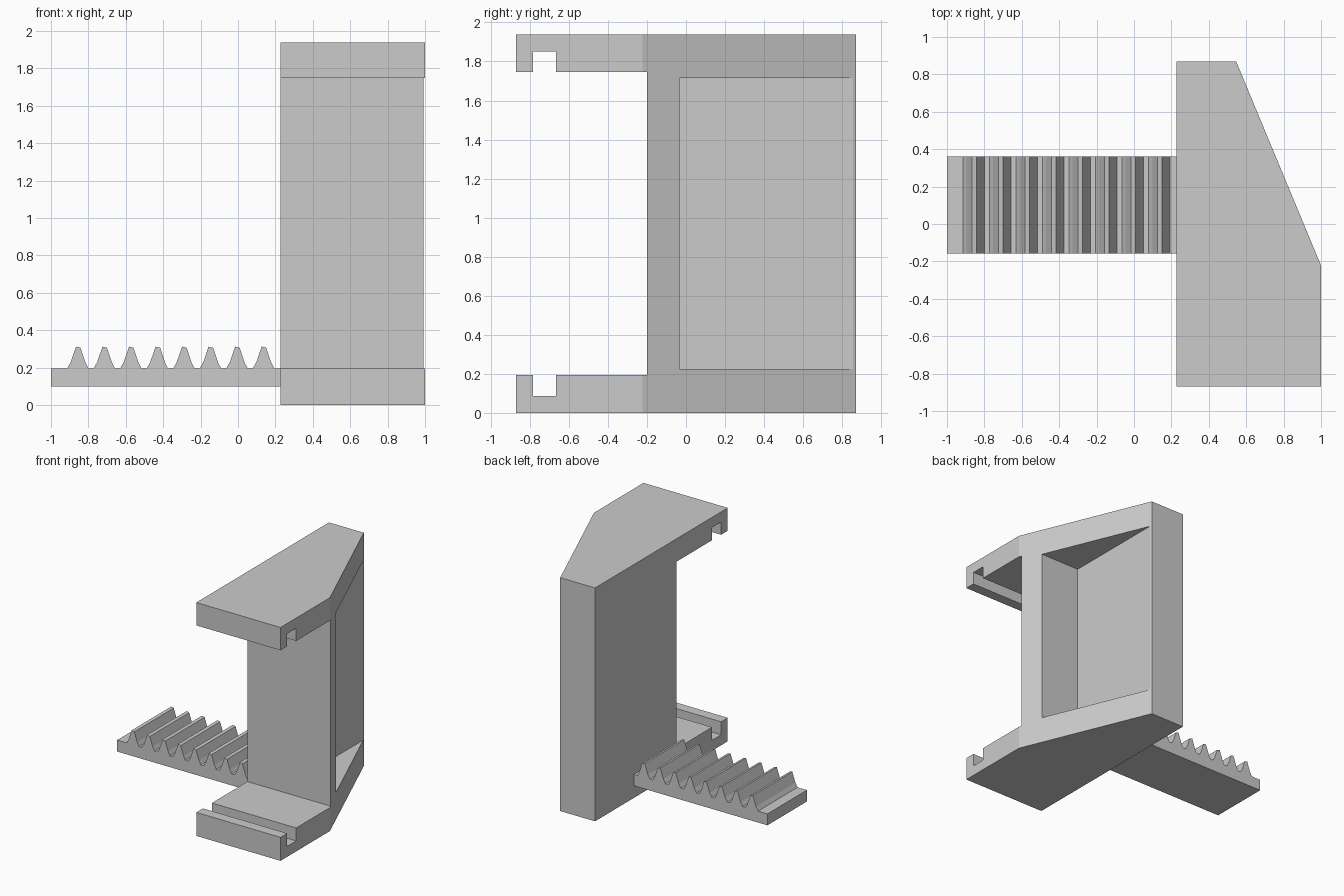
import bpy
import bmesh
from mathutils import Vector

cube = bpy.data.objects.get("Cube")
if cube:
    bpy.data.objects.remove(cube, do_unlink=True)

GREY = (0.6, 0.6, 0.6, 1.0)
grey = bpy.data.materials.new("plain grey")
grey.use_nodes = True
grey.diffuse_color = GREY
grey.node_tree.nodes["Principled BSDF"].inputs["Base Color"].default_value = GREY


def prism(name, profile, axis, start, end):
    """Extrude a 2D profile along x, y or z between two positions."""
    def place(a, b):
        return {"x": (start, a, b), "y": (a, start, b), "z": (a, b, start)}[axis]

    bm = bmesh.new()
    base = bm.faces.new([bm.verts.new(place(a, b)) for a, b in profile])
    grown = bmesh.ops.extrude_face_region(bm, geom=[base])["geom"]
    move = Vector([end - start if axis == c else 0 for c in "xyz"])
    bmesh.ops.translate(bm, vec=move, verts=[g for g in grown if isinstance(g, bmesh.types.BMVert)])
    bmesh.ops.recalc_face_normals(bm, faces=bm.faces)
    mesh = bpy.data.meshes.new(name)
    bm.to_mesh(mesh)
    bm.free()
    mesh.materials.append(grey)
    obj = bpy.data.objects.new(name, mesh)
    bpy.context.collection.objects.link(obj)
    return obj


def cut(target, cutter):
    """Subtract the cutter, apply the result and discard the cutter."""
    cutter.hide_render = True
    mod = target.modifiers.new("cut", "BOOLEAN")
    mod.operation = "DIFFERENCE"
    mod.solver = "EXACT"
    mod.object = cutter
    bpy.context.view_layer.objects.active = target
    bpy.ops.object.modifier_apply(modifier=mod.name)
    bpy.data.objects.remove(cutter, do_unlink=True)


# Bracket body with one slanted side
LEFT, RIGHT, DEPTH, HEIGHT = 0.226, 1.0, 0.87, 1.937
body = prism("bracket_body", [(LEFT, -DEPTH), (RIGHT, -DEPTH), (RIGHT, -0.222),
                              (0.546, DEPTH), (LEFT, DEPTH)], "z", 0, HEIGHT)

# Open front between the two arms, with a groove in each arm
low, high = 0.195, 1.747
opening = [(-1, low), (-0.783, low), (-0.783, 0.087), (-0.665, 0.087), (-0.665, low),
           (-0.2, low), (-0.2, high), (-0.665, high), (-0.665, 1.852), (-0.783, 1.852),
           (-0.783, high), (-1, high)]
cut(body, prism("opening_cutter", opening, "x", 0, 1.2))

# Wedge-shaped pocket in the slanted side
pocket = [(0.552, -0.034), (1.2, -0.034), (1.2, 1), (0.552, 1)]
cut(body, prism("pocket_cutter", pocket, "z", 0.224, 1.715))

# Toothed rack
PITCH, TEETH = 0.1418, 8
tooth = [(-0.914, low), (-0.895, 0.228), (-0.866, 0.312), (-0.842, 0.306),
         (-0.816, 0.228), (-0.799, low)]
rack = [(-1, 0.1), (-1, low)]
for i in range(TEETH):
    rack += [(x + i * PITCH, z) for x, z in tooth]
rack += [(LEFT, low), (LEFT, 0.1)]
prism("toothed_rack", rack, "y", -0.157, 0.36)
